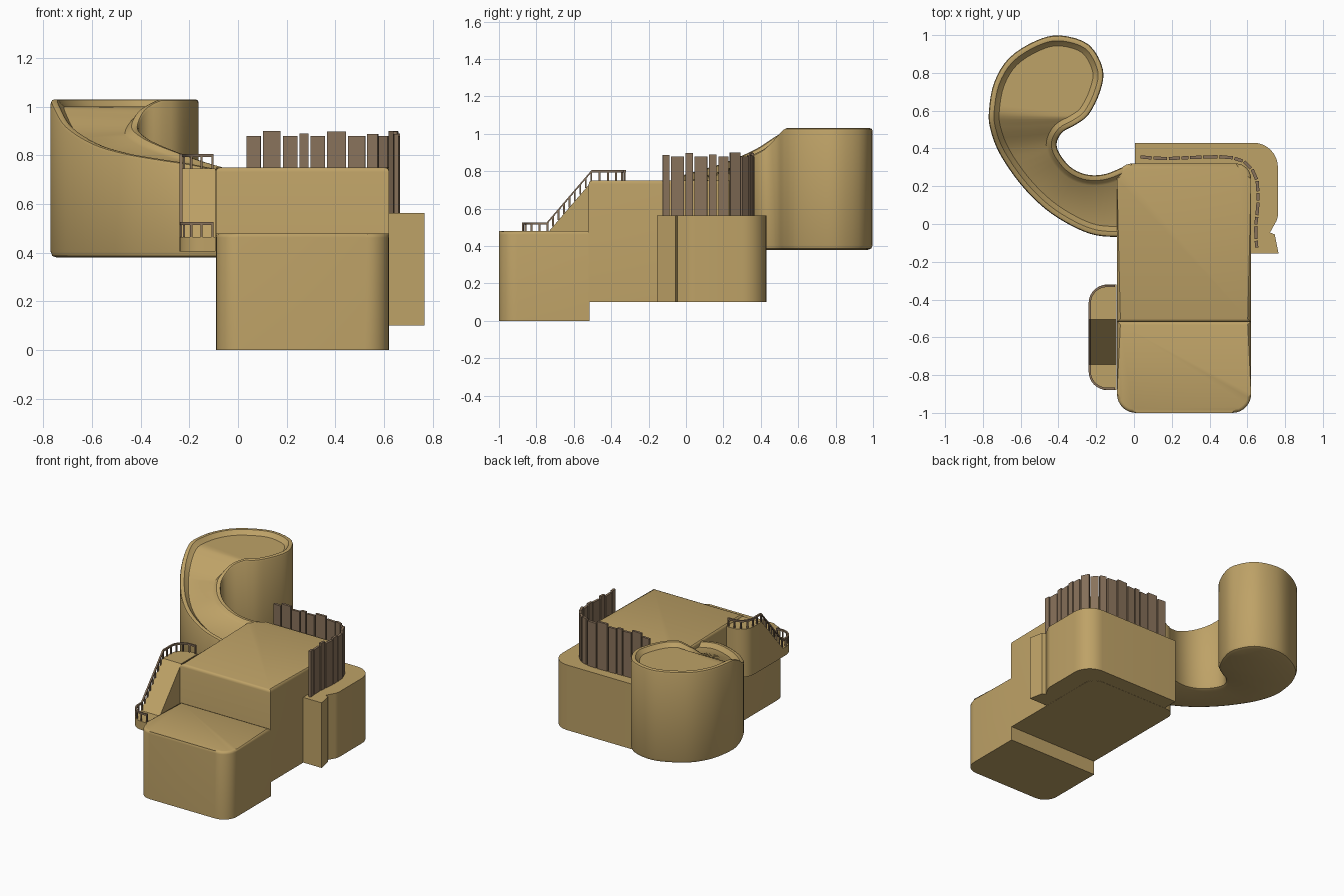
import bpy, bmesh, math
from mathutils import Vector

if "Cube" in bpy.data.objects:
    bpy.data.objects.remove(bpy.data.objects["Cube"])


def material(name, rgb):
    m = bpy.data.materials.new(name)
    m.diffuse_color = (*rgb, 1)
    m.use_nodes = True
    m.node_tree.nodes["Principled BSDF"].inputs["Base Color"].default_value = m.diffuse_color
    return m


SAND = material("sand tan", (0.515, 0.361, 0.135))
WOOD = material("wood brown", (0.25, 0.17, 0.105))


def finish(name, bm, mat):
    bmesh.ops.recalc_face_normals(bm, faces=bm.faces)
    me = bpy.data.meshes.new(name)
    bm.to_mesh(me)
    bm.free()
    me.materials.append(mat)
    ob = bpy.data.objects.new(name, me)
    bpy.context.collection.objects.link(ob)
    return ob


def rounded(corners, steps=8):
    """Closed outline from (x, y, radius) corners."""
    out = []
    for i, (x, y, r) in enumerate(corners):
        p = Vector((x, y))
        if r == 0:
            out.append(p)
            continue
        a = p + (Vector(corners[i - 1][:2]) - p).normalized() * r
        b = p + (Vector(corners[(i + 1) % len(corners)][:2]) - p).normalized() * r
        c = a + b - p
        for k in range(steps + 1):
            t = math.pi / 2 * k / steps
            out.append(c + (a - c) * math.cos(t) + (b - c) * math.sin(t))
    return out


def prism(corners, z0, z1, bevel=0.0):
    bm = bmesh.new()
    pts = rounded(corners)
    lo = [bm.verts.new((p.x, p.y, z0)) for p in pts]
    hi = [bm.verts.new((p.x, p.y, z1)) for p in pts]
    n = len(pts)
    bm.faces.new(lo[::-1])
    top = bm.faces.new(hi)
    for i in range(n):
        j = (i + 1) % n
        bm.faces.new((lo[i], lo[j], hi[j], hi[i]))
    if bevel:
        bmesh.ops.bevel(bm, geom=list(top.edges), offset=bevel, segments=3,
                        profile=0.5, affect='EDGES')
    return bm


def spline(pts, k):
    """Catmull-Rom through pts, k steps per span."""
    p = [Vector(q) for q in pts]
    p = [2 * p[0] - p[1]] + p + [2 * p[-1] - p[-2]]
    out = []
    for i in range(1, len(p) - 2):
        a, b, c, d = p[i - 1:i + 3]
        for s in range(k):
            t = s / k
            out.append(0.5 * (2 * b + (c - a) * t + (2 * a - 5 * b + 4 * c - d) * t * t
                              + (3 * b - a - 3 * c + d) * t ** 3))
    return out + [p[-2]]


def walker(path):
    """Return total length and a function giving the point at a distance."""
    lens = [(b - a).length for a, b in zip(path, path[1:])]

    def at(d):
        for a, b, l in zip(path, path[1:], lens):
            if d <= l:
                return a.lerp(b, d / l)
            d -= l
        return path[-1].copy()
    return sum(lens), at


# Main blocks and side platform
finish("upper_block", prism([(-.09, -.52, 0), (.62, -.52, 0), (.62, .32, .08), (-.09, .32, .08)],
                            .10, .75, .018), SAND)
finish("front_block", prism([(-.09, -1, .1), (.62, -1, .1), (.62, -.515, 0), (-.09, -.515, 0)],
                            0, .48, .018), SAND)
finish("side_platform", prism([(.005, .2, 0), (.5, -.155, 0), (.765, -.155, 0), (.745, -.055, 0),
                               (.72, -.045, 0), (.762, .03, .02), (.762, .43, .13), (.005, .43, 0)],
                              .101, .563), SAND)


# Left walkway: low floor, ramp, high floor
def floor_z(y):
    t = min(1, max(0, (y + .745) / .24))
    return .465 + .28 * t


BENDS = (-.745, -.505)
bm = prism([(-.092, -.88, 0), (-.092, -.32, 0), (-.24, -.32, .1), (-.24, -.88, .1)], .405, .7)
for y in BENDS:
    bmesh.ops.bisect_plane(bm, geom=bm.verts[:] + bm.edges[:] + bm.faces[:],
                           plane_co=(0, y, 0), plane_no=(0, 1, 0))
for v in bm.verts:
    if v.co.z > .6:
        v.co.z = floor_z(v.co.y)
finish("walkway", bm, SAND)

# Walkway railing: top rail and posts
line = rounded([(-.1, -.328, 0), (-.234, -.328, .09), (-.234, -.872, .09), (-.1, -.872, 0)])
half = len(line) // 2
line[half:half] = [Vector((-.234, y)) for y in reversed(BENDS)]
line = [Vector((p.x, p.y, floor_z(p.y))) for p in line]
RAIL_H = .055


def box(bm, center, size, angle=0):
    vs = bmesh.ops.create_cube(bm, size=1)['verts']
    c, s = math.cos(angle), math.sin(angle)
    for v in vs:
        x, y, z = (v.co[i] * size[i] for i in range(3))
        v.co = Vector((x * c - y * s, x * s + y * c, z)) + Vector(center)


bm = bmesh.new()
rings = []
for i, p in enumerate(line):
    t = line[min(i + 1, len(line) - 1)] - line[max(i - 1, 0)]
    side = Vector((t.y, -t.x, 0)).normalized() * .006
    up = Vector((0, 0, .006))
    q = p + Vector((0, 0, RAIL_H))
    rings.append([bm.verts.new(q + o) for o in (side + up, up - side, -side - up, side - up)])
for a, b in zip(rings, rings[1:]):
    for i in range(4):
        j = (i + 1) % 4
        bm.faces.new((a[i], a[j], b[j], b[i]))
bm.faces.new(rings[0])
bm.faces.new(rings[-1])
length, at = walker(line)
count = 20
for i in range(count):
    p = at(length * (i + .1) / (count - .8))
    box(bm, (p.x, p.y, p.z + RAIL_H / 2), (.009, .009, RAIL_H))
finish("railing", bm, WOOD)

# Plank fence on the side platform
fence = [Vector(p) for p in ((.035, .355), (.15, .345), (.3, .352), (.5, .358), (.58, .332), (.63, .285),
                             (.655, .22), (.657, .1), (.642, -.03), (.65, -.125))]
widths = (.065, .08, .065, .04, .065, .085, .08, .05, .055, .065, .06, .045, .075, .045, .075, .04)
tops = (.88, .9, .88, .89, .88, .897, .88, .888)
length, at = walker(fence)
scale = length / (sum(widths) + .01 * (len(widths) - 1))
bm = bmesh.new()
d = 0
for i, w in enumerate(widths):
    a, b = at(d), at(d + w * scale)
    m, t = (a + b) / 2, b - a
    z1 = tops[i % len(tops)]
    box(bm, (m.x, m.y, (z1 + .55) / 2), (t.length, .017, z1 - .55), math.atan2(t.y, t.x))
    d += (w + .01) * scale
finish("plank_fence", bm, WOOD)

# Curved slide: outer and inner edges with rim heights
outer = [(-.05, -.07, .735), (-.2, -.06, .765), (-.33, -.01, .785), (-.47, .08, .81), (-.6, .21, .85),
         (-.71, .37, .92), (-.76, .5, 1.0), (-.768, .6, 1.03), (-.74, .75, 1.03), (-.66, .88, 1.03),
         (-.52, .97, 1.03), (-.39, .998, 1.03)]
inner = [(-.05, .305, .745), (-.15, .265, .775), (-.24, .26, .81), (-.32, .29, .845), (-.38, .35, .88),
         (-.41, .42, .92), (-.38, .485, .99), (-.31, .525, 1.03), (-.24, .58, 1.03), (-.18, .7, 1.03),
         (-.165, .82, 1.03), (-.24, .95, 1.03)]
edge = spline(outer + inner[::-1], 4)
n = len(edge)
bm = bmesh.new()


def ring(inset, height):
    vs = []
    for i, p in enumerate(edge):
        t = edge[min(i + 1, n - 1)] - edge[max(i - 1, 0)]
        inward = Vector((t.y, -t.x)).normalized() * inset
        vs.append(bm.verts.new((p.x + inward.x, p.y + inward.y, height(min(p.z, 1.03)))))
    return vs


rings = [ring(.025, lambda z: .38), ring(.007, lambda z: .387), ring(0, lambda z: .405),
         ring(0, lambda z: z - .015), ring(.004, lambda z: z - .004), ring(.014, lambda z: z),
         ring(.028, lambda z: z - .002), ring(.042, lambda z: z - .018), ring(.055, lambda z: z - .03)]
for a, b in zip(rings, rings[1:]):
    for i in range(n - 1):
        bm.faces.new((a[i], a[i + 1], b[i + 1], b[i]))
# underside and channel floor join opposite edges
for r in (rings[0], rings[-1]):
    for i in range(n // 2):
        quad = [r[i], r[i + 1], r[n - 2 - i], r[n - 1 - i]]
        quad = list(dict.fromkeys(quad))
        if len(quad) > 2:
            bm.faces.new(quad)
bm.faces.new([r[0] for r in rings] + [r[-1] for r in reversed(rings)])
finish("curved_slide", bm, SAND)

# Smooth shading with sharp edges kept
bpy.ops.object.select_all(action='DESELECT')
for ob in bpy.context.scene.objects:
    ob.select_set(True)
    bpy.context.view_layer.objects.active = ob
bpy.ops.object.shade_smooth_by_angle(angle=math.radians(35))
